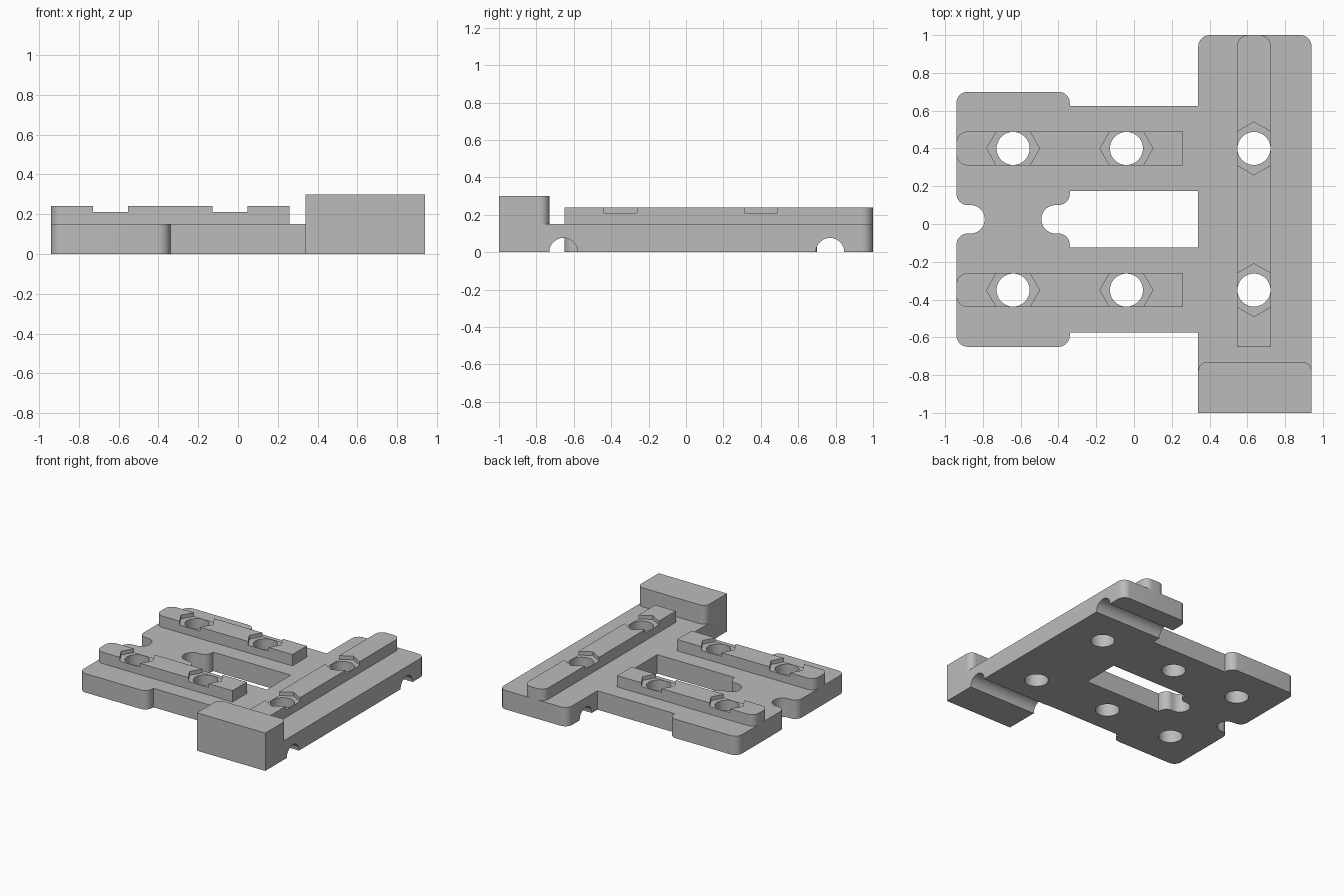
import bpy
import bmesh
from math import pi, sin, cos, tan, radians
from mathutils import Vector, Matrix

if "Cube" in bpy.data.objects:
    bpy.data.objects.remove(bpy.data.objects["Cube"], do_unlink=True)

# One plain grey for the whole bracket
grey = bpy.data.materials.new("plain_grey")
grey.use_nodes = True
COLOUR = (0.5, 0.5, 0.5, 1)
grey.diffuse_color = COLOUR
grey.node_tree.nodes["Principled BSDF"].inputs["Base Color"].default_value = COLOUR


def rounded(corners, steps=10):
    """Outline from (x, y, radius) corners, with arcs where radius > 0."""
    points = []
    for i, (x, y, r) in enumerate(corners):
        p = Vector((x, y))
        if r == 0:
            points.append(p)
            continue
        a = (Vector(corners[i - 1][:2]) - p).normalized()
        b = (Vector(corners[(i + 1) % len(corners)][:2]) - p).normalized()
        half = a.angle(b) / 2
        centre = p + (a + b).normalized() * r / sin(half)
        start = p + a * r / tan(half) - centre
        sweep = start.angle_signed(p + b * r / tan(half) - centre)
        for k in range(steps + 1):
            points.append(centre + Matrix.Rotation(-sweep * k / steps, 2) @ start)
    return points


def ring(x, y, r, sides, turn=0.0):
    return [Vector((x + r * cos(turn + 2 * pi * k / sides),
                    y + r * sin(turn + 2 * pi * k / sides))) for k in range(sides)]


def prisms(name, outlines, z0, z1):
    """Extrude each outline from z0 to z1 into one object."""
    bm = bmesh.new()
    for outline in outlines:
        face = bm.faces.new([bm.verts.new((p.x, p.y, z0)) for p in outline])
        grown = bmesh.ops.extrude_face_region(bm, geom=[face])["geom"]
        bmesh.ops.translate(bm, vec=(0, 0, z1 - z0),
                            verts=[v for v in grown if isinstance(v, bmesh.types.BMVert)])
    bmesh.ops.remove_doubles(bm, verts=bm.verts, dist=0.0001)
    bmesh.ops.recalc_face_normals(bm, faces=bm.faces)
    mesh = bpy.data.meshes.new(name)
    bm.to_mesh(mesh)
    bm.free()
    mesh.materials.append(grey)
    obj = bpy.data.objects.new(name, mesh)
    bpy.context.collection.objects.link(obj)
    return obj


def select(obj):
    bpy.ops.object.select_all(action="DESELECT")
    obj.select_set(True)
    bpy.context.view_layer.objects.active = obj


def combine(obj, other, operation="DIFFERENCE"):
    select(obj)
    mod = obj.modifiers.new("combine", "BOOLEAN")
    mod.operation, mod.solver, mod.object = operation, "EXACT", other
    bpy.ops.object.modifier_apply(modifier=mod.name)


TOP, RIB_TOP, BLOCK_TOP = 0.15, 0.24, 0.30
R, N = 0.06, 0.074          # corner radius, notch end radius
ROWS = (0.40, -0.35)
MID = 0.025                 # centre line between the two rows
BAR_X = 0.635

# Base plate: upper half outline, mirrored about the centre line
upper = [(-0.79, 0, 0), (-0.79, 0.075, N), (-0.94, 0.075, R), (-0.94, 0.675, R),
         (-0.34, 0.675, R), (-0.34, 0.60, 0), (0.34, 0.60, 0)]
slot = [(0.34, 0.15, 0), (-0.34, 0.15, 0), (-0.34, 0.075, R), (-0.49, 0.075, N)]
outer = [(x, MID + y, r) for x, y, r in upper]
outer += [(0.34, 1, R), (0.94, 1, R), (0.94, -1, 0), (0.34, -1, 0)]
outer += [(x, MID - y, r) for x, y, r in reversed(upper[1:])]
inner = [(x, MID + y, r) for x, y, r in slot]
inner += [(x, MID - y, r) for x, y, r in reversed(slot)]

plate = prisms("base_plate", [rounded(outer)], 0, TOP)
helpers = [prisms("slot_cutter", [rounded(inner)], -0.1, 0.5)]
combine(plate, helpers[0])

# Raised end block on the front of the cross bar
block = prisms("end_block", [rounded([(0.34, -1, 0), (0.94, -1, 0),
                                      (0.94, -0.73, 0.05), (0.34, -0.73, 0.05)])],
               TOP, BLOCK_TOP)
combine(plate, block, "UNION")
helpers.append(block)
bm = bmesh.new()
bm.from_mesh(plate.data)
bmesh.ops.dissolve_limit(bm, angle_limit=radians(1), verts=bm.verts, edges=bm.edges)
bm.to_mesh(plate.data)
bm.free()

# Half-round grooves under the cross bar
for y in (-0.655, 0.77):
    groove = prisms("groove_cutter", [ring(0, 0, 0.076, 48)], 0.34, 1.1)
    groove.data.transform(Matrix.Translation((0, y, 0)) @ Matrix.Rotation(pi / 2, 4, "Y"))
    combine(plate, groove)
    helpers.append(groove)

# Bolt holes and nut recesses
spots = [(x, y, 0 if x < 0.5 else pi / 2) for x in (-0.64, -0.04, BAR_X) for y in ROWS]
holes = prisms("hole_cutter", [ring(x, y, 0.0875, 48) for x, y, t in spots], -0.1, 0.5)
nuts = prisms("nut_cutter", [ring(x, y, 0.14, 6, t) for x, y, t in spots], 0.21, 0.5)
helpers += [holes, nuts]

# Raised ribs, rounded at the outer end
W = 0.09
ribs = [prisms(name, [rounded([(-0.94, y - W, R), (0.26, y - W, 0),
                               (0.26, y + W, 0), (-0.94, y + W, R)])], TOP, RIB_TOP)
        for name, y in zip(("back_rib", "front_rib"), ROWS)]
ribs.append(prisms("cross_rib", [rounded([(BAR_X - W, -0.65, 0), (BAR_X + W, -0.65, 0),
                                          (BAR_X + W, 1, R), (BAR_X - W, 1, R)])],
                   TOP, RIB_TOP))

combine(plate, holes)
for rib in ribs:
    combine(rib, nuts)
    combine(rib, holes)

for helper in helpers:
    bpy.data.objects.remove(helper, do_unlink=True)

for obj in [plate] + ribs:
    select(obj)
    bpy.ops.object.shade_smooth_by_angle(angle=radians(25))
